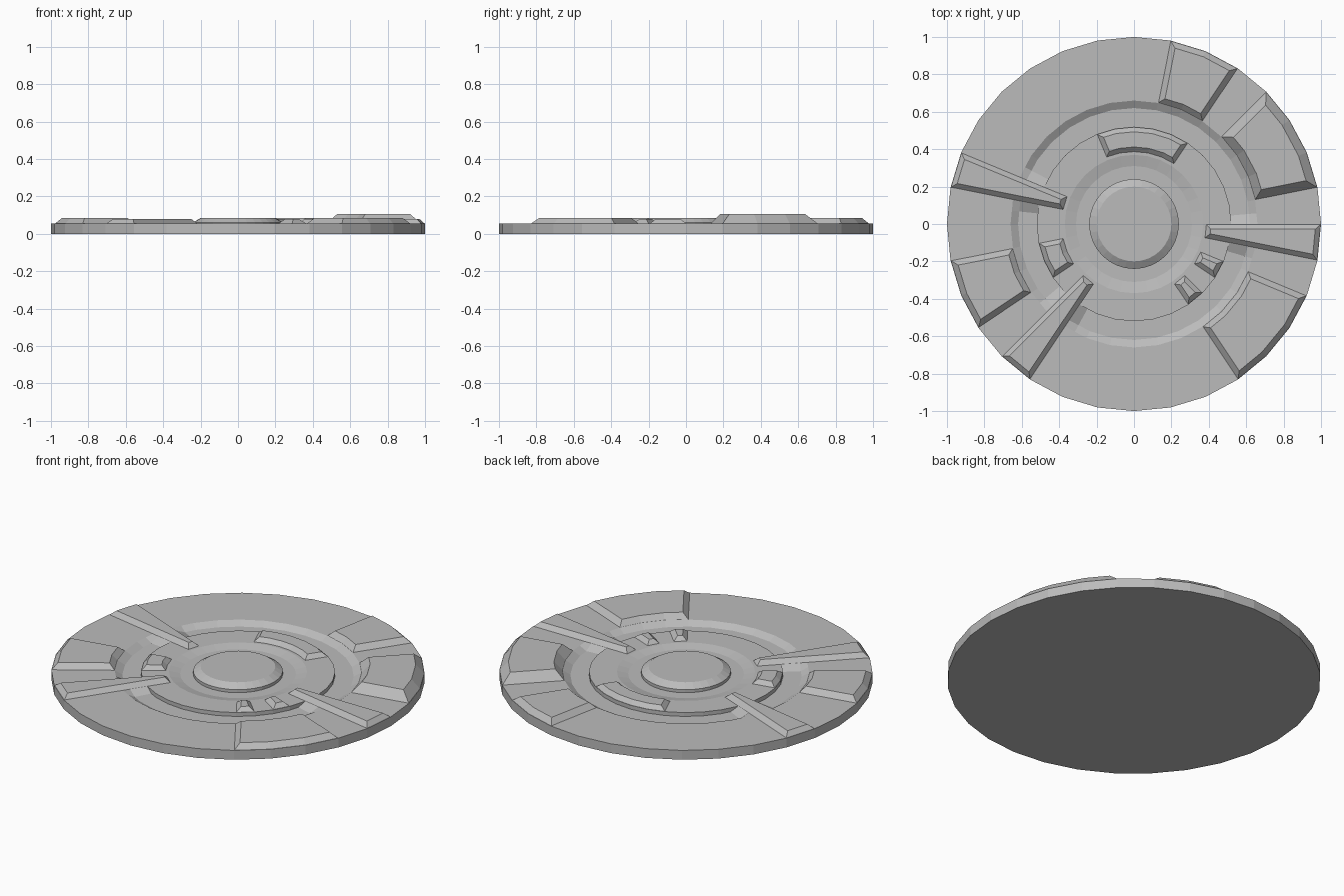
import bpy, bmesh, math

cube = bpy.data.objects.get("Cube")
if cube:
    bpy.data.objects.remove(cube)

STEP = 360 / 32      # every outline is a 32-sided polygon
DECK = 0.055         # height of the main deck
FLOOR = 0.032        # height of the trench floor

grey = bpy.data.materials.new("plain_grey")
grey.use_nodes = True
grey.diffuse_color = (0.5, 0.5, 0.5, 1)
grey.node_tree.nodes["Principled BSDF"].inputs["Base Color"].default_value = (0.5, 0.5, 0.5, 1)


def point(r, deg, z):
    """Point on the 32-sided polygon of radius r."""
    off = math.radians(deg % STEP - STEP / 2)
    d = r * math.cos(math.radians(STEP / 2)) / math.cos(off)
    a = math.radians(deg)
    return d * math.cos(a), d * math.sin(a), z


def finish(name, bm):
    bmesh.ops.remove_doubles(bm, verts=bm.verts, dist=0.0001)
    bmesh.ops.dissolve_degenerate(bm, edges=bm.edges, dist=0.0001)
    bmesh.ops.recalc_face_normals(bm, faces=bm.faces)
    mesh = bpy.data.meshes.new(name)
    bm.to_mesh(mesh)
    bm.free()
    mesh.materials.append(grey)
    obj = bpy.data.objects.new(name, mesh)
    bpy.context.collection.objects.link(obj)


# Starting index of each one-segment spoke
spokes = {"right_spoke": 14, "front_spoke": 20, "left_spoke": 31}


def base_disc():
    """Turned disc with hub, dish and a trench that stops at the spokes."""
    bm = bmesh.new()
    solid = {i % 32 for s in spokes.values() for i in (s, s + 1)}
    columns = [(i * STEP, i in solid) for i in range(32)]
    for s in spokes.values():
        columns += [(s * STEP - 5, False), ((s + 1) * STEP % 360 + 5, False)]
    columns.sort()
    rows = []
    for deg, filled in columns:
        low = DECK if filled else FLOOR
        profile = [(1, 0), (1, DECK), (0.66, DECK), (0.62, low), (0.52, low),
                   (0.52, DECK), (0.37, DECK), (0.31, 0.042), (0.24, 0.042),
                   (0.24, 0.06), (0.2, 0.085)]
        rows.append([bm.verts.new(point(r, deg, z)) for r, z in profile])
    for i, row in enumerate(rows):
        nxt = rows[(i + 1) % len(rows)]
        for j in range(len(row) - 1):
            bm.faces.new((row[j], nxt[j], nxt[j + 1], row[j + 1]))
    bm.faces.new([row[0] for row in rows])
    bm.faces.new([row[-1] for row in rows])
    finish("base_disc", bm)


def raised_sector(name, first, count, r0, r1, top, bevel):
    """Sector plate with sloped sides, covering count segments."""
    bm = bmesh.new()
    a0, a1 = first * STEP, (first + count) * STEP

    def loop(inset, z):
        def arc(r):
            slip = math.degrees(inset / r)
            inner = [(first + k) * STEP for k in range(1, count)]
            return [point(r, a, z) for a in [a0 + slip] + inner + [a1 - slip]]
        ring = arc(r1 - inset) + arc(r0 + inset)[::-1]
        return [bm.verts.new(p) for p in ring]

    low, high = loop(0, DECK - 0.002), loop(bevel, top)
    n = len(low)
    for i in range(n):
        j = (i + 1) % n
        bm.faces.new((low[i], low[j], high[j], high[i]))
    bm.faces.new(high)
    bm.faces.new(low[::-1])
    finish(name, bm)


base_disc()

# Long spokes crossing the trench
for name, start in spokes.items():
    raised_sector(name, start, 1, 0.385, 1, 0.08, 0.028)

# Wide rim plates: first segment, segment count, height, bevel
for name, start, count, top, bevel in (
        ("back_rim_plate", 5, 2, 0.085, 0.032),
        ("tall_rim_plate", 1, 3, 0.106, 0.048),
        ("front_rim_plate", 27, 3, 0.085, 0.032),
        ("right_rim_plate", 17, 2, 0.085, 0.032)):
    raised_sector(name, start, count, 0.66, 1, top, bevel)

# Small blocks around the inner ring
for name, start, count in (
        ("back_inner_block", 5, 5), ("right_inner_block", 17, 2),
        ("left_inner_block", 29, 1), ("front_inner_block", 27, 1)):
    raised_sector(name, start, count, 0.385, 0.52, 0.078, 0.027)
